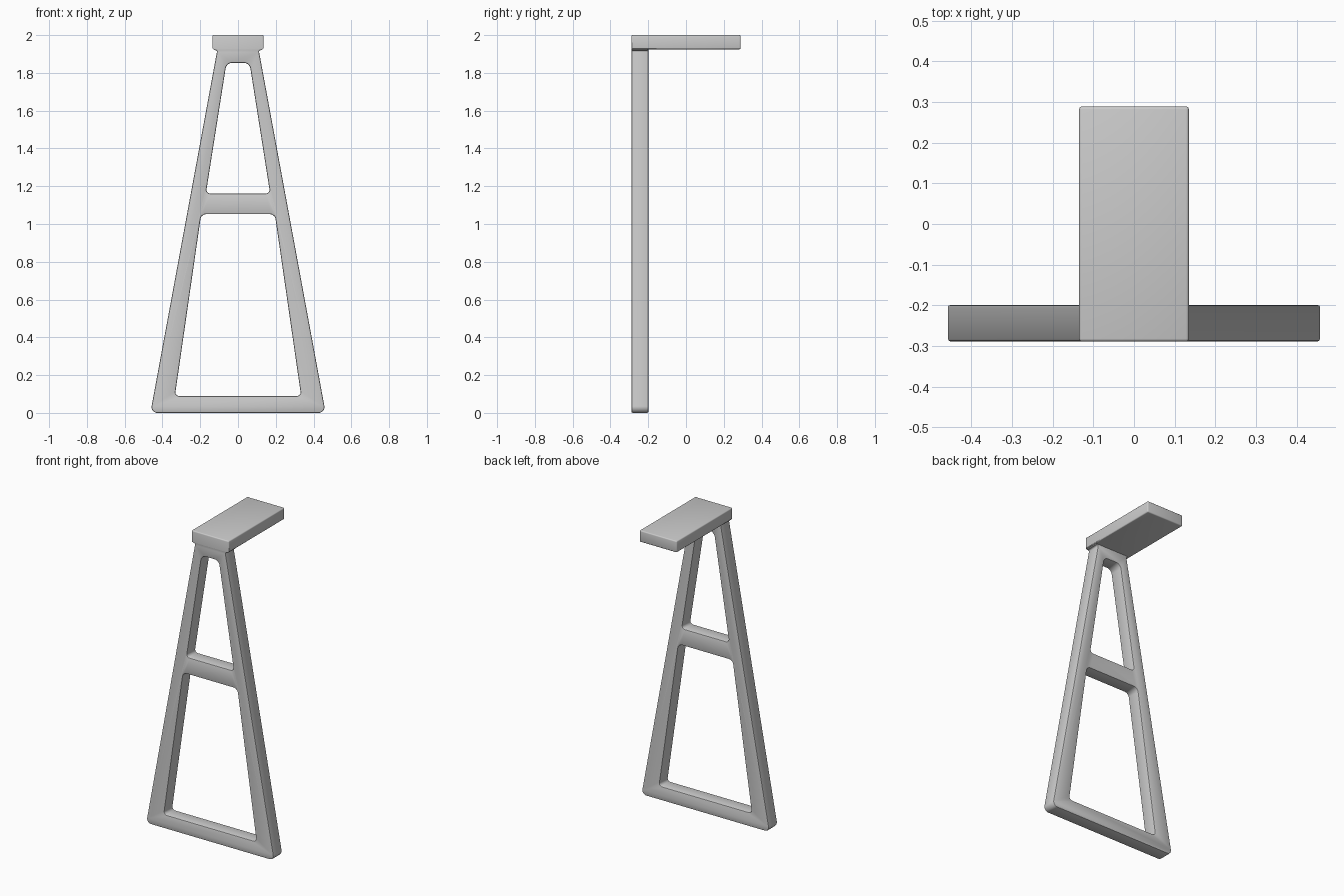
import bpy, bmesh
from math import pi, tan
from mathutils import Vector, Matrix

if "Cube" in bpy.data.objects:
    bpy.data.objects.remove(bpy.data.objects["Cube"])

FRONT, THICK, BEVEL = -0.289, 0.09, 0.007


def rounded(corners, steps=5):
    """Polygon outline with each (x, z, radius) corner replaced by an arc."""
    pts, n = [], len(corners)
    for i, (x, z, r) in enumerate(corners):
        p = Vector((x, z))
        if r == 0:
            pts.append(p)
            continue
        a = (Vector(corners[i - 1][:2]) - p).normalized()
        b = (Vector(corners[(i + 1) % n][:2]) - p).normalized()
        half = a.angle(b) / 2
        d = r / tan(half)
        centre = p + (a + b).normalized() * (d * d + r * r) ** 0.5
        s, e = p + a * d - centre, p + b * d - centre
        for k in range(steps + 1):
            t = k / steps
            pts.append(centre + s.lerp(e, t).normalized() * r)
    return pts


def mirrored(right):
    """Close a right-hand half profile (bottom to top) over x = 0."""
    return rounded(right + [(-x, z, r) for x, z, r in reversed(right)])


def finish(obj):
    bpy.ops.object.select_all(action='DESELECT')
    obj.select_set(True)
    bpy.context.view_layer.objects.active = obj
    bpy.ops.object.shade_smooth_by_angle(angle=pi / 6)


# A-shaped frame: tapered outline with two rounded openings
loops = [
    mirrored([(0.464, 0, 0.03), (0.110, 1.92, 0.008),
              (0.126, 1.92, 0), (0.126, 1.945, 0)]),
    mirrored([(0.334, 0.09, 0.018), (0.195, 1.052, 0.03)]),
    mirrored([(0.170, 1.162, 0.018), (0.061, 1.853, 0.035)]),
]
curve = bpy.data.curves.new("frame_profile", 'CURVE')
curve.dimensions = '2D'
curve.fill_mode = 'BOTH'
curve.extrude = THICK / 2 - BEVEL
curve.bevel_depth = BEVEL
curve.bevel_resolution = 1
curve.offset = -BEVEL
for loop in loops:
    spline = curve.splines.new('POLY')
    spline.points.add(len(loop) - 1)
    for point, co in zip(spline.points, loop):
        point.co = (co.x, co.y, 0, 1)
    spline.use_cyclic_u = True
frame = bpy.data.objects.new("support_frame", curve)
bpy.context.collection.objects.link(frame)
frame.select_set(True)
bpy.context.view_layer.objects.active = frame
bpy.ops.object.convert(target='MESH')
frame = bpy.context.view_layer.objects.active
bm = bmesh.new()
bm.from_mesh(frame.data)
bmesh.ops.remove_doubles(bm, verts=bm.verts, dist=1e-5)
bm.transform(Matrix.Translation((0, FRONT + THICK / 2, 0)) @ Matrix.Rotation(pi / 2, 4, 'X'))
bmesh.ops.recalc_face_normals(bm, faces=bm.faces)
bm.to_mesh(frame.data)
bm.free()
finish(frame)

# Top plate: softened slab, lower front edge kept sharp to run flush into the frame
mesh = bpy.data.meshes.new("top_plate")
bm = bmesh.new()
bmesh.ops.create_cube(bm, size=1)
bm.transform(Matrix.Translation((0, 0, 1.9625)) @ Matrix.Diagonal((0.27, -2 * FRONT, 0.075, 1)))
edges = [e for e in bm.edges
         if not all(v.co.y < 0 and v.co.z < 1.96 for v in e.verts)]
bmesh.ops.bevel(bm, geom=edges, offset=0.007, segments=3, profile=0.5, affect='EDGES')
bm.to_mesh(mesh)
bm.free()
plate = bpy.data.objects.new("top_plate", mesh)
bpy.context.collection.objects.link(plate)
finish(plate)
